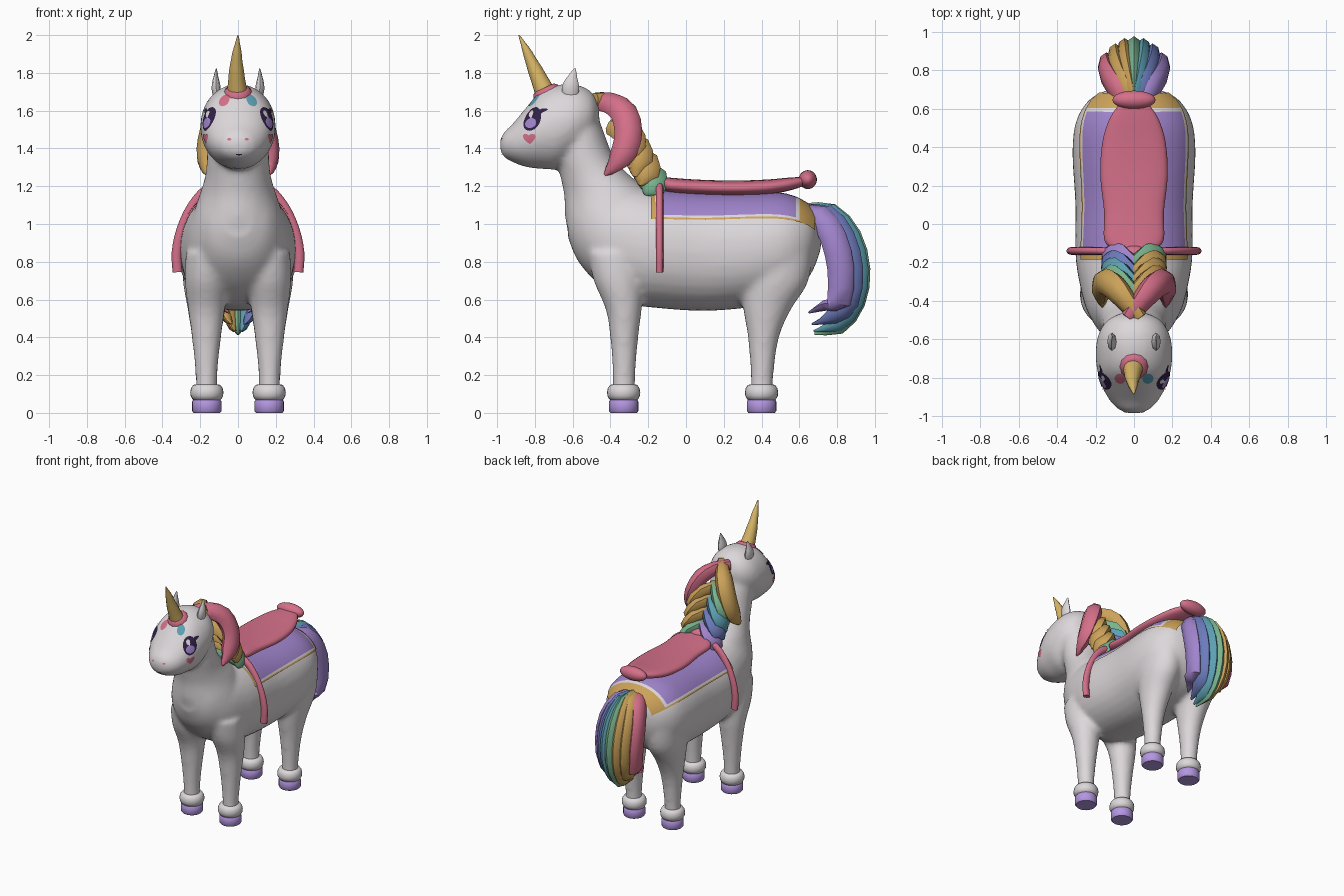
import bpy, bmesh
from math import sin, cos, pi, radians
from mathutils import Vector
from mathutils.bvhtree import BVHTree

if "Cube" in bpy.data.objects:
    bpy.data.objects.remove(bpy.data.objects["Cube"])


def material(name, *rgb):
    m = bpy.data.materials.new(name)
    m.use_nodes = True
    m.diffuse_color = (*rgb, 1)
    m.node_tree.nodes["Principled BSDF"].inputs["Base Color"].default_value = (*rgb, 1)
    return m


WHITE = material("coat_white", .72, .68, .70)
PINK = material("rose_pink", .66, .16, .25)
GOLD = material("gold", .60, .36, .10)
GREEN = material("mint_green", .19, .45, .27)
TEAL = material("teal", .11, .35, .45)
BLUE = material("blue", .15, .20, .50)
PURPLE = material("purple", .35, .23, .60)
LAVENDER = material("lavender", .46, .31, .76)
DARK = material("eye_dark", .03, .015, .06)
HORN = material("horn_yellow", .70, .48, .14)


def finish(name, bm, mats, angle=50):
    bmesh.ops.recalc_face_normals(bm, faces=bm.faces)
    me = bpy.data.meshes.new(name)
    bm.to_mesh(me)
    bm.free()
    for m in mats:
        me.materials.append(m)
    me.shade_smooth()
    me.set_sharp_from_angle(angle=radians(angle))
    ob = bpy.data.objects.new(name, me)
    bpy.context.collection.objects.link(ob)
    return ob


def smooth_rows(rows, k=4):
    """Catmull-Rom interpolation of rows of numbers."""
    out = []
    last = len(rows) - 1
    for i in range(last):
        quad = [rows[max(i - 1, 0)], rows[i], rows[i + 1], rows[min(i + 2, last)]]
        for j in range(k):
            t = j / k
            out.append([b + .5 * t * (c - a + t * (2*a - 5*b + 4*c - d + t * (3*(b - c) + d - a)))
                        for a, b, c, d in zip(*quad)])
    return out + [list(rows[-1])]


def loft(bm, rings, n=24, power=2):
    """Skin closed rings given as (centre, half axis, half axis)."""
    e = 2 / power
    loops = []
    for c, u, v in rings:
        ring = []
        for i in range(n):
            a, b = cos(2 * pi * i / n), sin(2 * pi * i / n)
            a = abs(a) ** e * (1 if a > 0 else -1)
            b = abs(b) ** e * (1 if b > 0 else -1)
            ring.append(bm.verts.new(Vector(c) + Vector(u) * a + Vector(v) * b))
        loops.append(ring)
    for p, q in zip(loops, loops[1:]):
        for i in range(n):
            bm.faces.new((p[i], p[i - 1], q[i - 1], q[i]))
    bm.faces.new(loops[0])
    bm.faces.new(loops[-1])


def lathe(name, x, y, profile, mat):
    bm = bmesh.new()
    loft(bm, [((x, y, z), (r, 0, 0), (0, r, 0)) for r, z in profile])
    return finish(name, bm, [mat])


def ball(name, centre, size, mat):
    bm = bmesh.new()
    bmesh.ops.create_uvsphere(bm, u_segments=24, v_segments=14, radius=1)
    bmesh.ops.scale(bm, vec=size, verts=bm.verts)
    bmesh.ops.translate(bm, vec=centre, verts=bm.verts)
    return finish(name, bm, [mat])


def strand(name, points, width, thick, normal, mat, profile, n=8, k=3):
    """Tapered tube along a path, wide across the given normal."""
    pts = [Vector(p) for p in smooth_rows(points, k)]
    sizes = smooth_rows([(r,) for r in profile], 8)
    rings = []
    for i, p in enumerate(pts):
        t = (pts[min(i + 1, len(pts) - 1)] - pts[max(i - 1, 0)]).normalized()
        u = t.cross(Vector(normal)).normalized()
        r = sizes[round(i / (len(pts) - 1) * (len(sizes) - 1))][0]
        rings.append((p, u * width * r, u.cross(t) * thick * r))
    bm = bmesh.new()
    loft(bm, rings, n)
    return finish(name, bm, [mat])


# Body: torso, neck, head and legs fused into one smooth skin
bm = bmesh.new()
torso = [(-.625, .93, 1.12, .08), (-.57, .80, 1.2, .17), (-.45, .67, 1.2, .245), (-.3, .58, 1.2, .285),
         (-.15, .555, 1.18, .305), (.1, .54, 1.16, .305), (.35, .56, 1.16, .32), (.5, .6, 1.16, .31),
         (.6, .66, 1.13, .27), (.67, .75, 1.08, .2), (.715, .87, 1.0, .08)]
loft(bm, [((0, y, (a + b) / 2), (w, 0, 0), (0, 0, (b - a) / 2)) for y, a, b, w in smooth_rows(torso)], 32, 2.2)
neck = [(.85, -.58, -.05, .25), (1.0, -.635, -.1, .25), (1.15, -.645, -.17, .205), (1.25, -.665, -.29, .175),
        (1.35, -.685, -.38, .165), (1.5, -.68, -.44, .16), (1.6, -.66, -.48, .14)]
loft(bm, [((0, (a + b) / 2, z), (w, 0, 0), (0, (b - a) / 2, 0)) for z, a, b, w in smooth_rows(neck)], 32)
head = [(-.985, 1.42, .025, .03), (-.965, 1.42, .065, .08), (-.92, 1.428, .1, .125), (-.85, 1.457, .155, .165),
        (-.77, 1.497, .205, .19), (-.68, 1.515, .222, .2), (-.58, 1.55, .188, .188), (-.5, 1.57, .13, .14),
        (-.46, 1.58, .05, .06)]
loft(bm, [((0, y, z), (w, 0, 0), (0, 0, h)) for y, z, h, w in smooth_rows(head)], 32)
front_leg = [(.05, -.33, .06, .058), (.2, -.328, .06, .058), (.4, -.327, .075, .078), (.55, -.33, .096, .098),
             (.7, -.36, .13, .115), (.85, -.38, .14, .11)]
back_leg = [(.05, .4, .06, .058), (.2, .403, .061, .058), (.4, .41, .083, .078), (.55, .43, .128, .1),
            (.7, .47, .18, .125), (.9, .48, .19, .13)]
for leg in (front_leg, back_leg):
    for s in (-1, 1):
        loft(bm, [((s * .167, y, z), (w, 0, 0), (0, d, 0)) for z, y, d, w in smooth_rows(leg)])
body = finish("body", bm, [WHITE])
remesh = body.modifiers.new("fuse", 'REMESH')
remesh.mode = 'VOXEL'
remesh.voxel_size = .016
remesh.use_smooth_shade = True
soften = body.modifiers.new("soften", 'SMOOTH')
soften.factor = .5
soften.iterations = 10
bpy.context.view_layer.update()
skin = BVHTree.FromObject(body, bpy.context.evaluated_depsgraph_get())


def on_skin(start, direction, lift=.004):
    hit, normal, _, _ = skin.ray_cast(Vector(start), Vector(direction).normalized())
    return hit + normal * lift if hit else Vector(start)


def decal(name, centre, direction, shape, mat, lift=.004, n=24):
    """Thin patch laid on the skin, outlined by shape(angle) -> (across, up)."""
    d = Vector(direction).normalized()
    u = d.cross(Vector((0, 0, 1))).normalized()
    v = u.cross(d)
    start = Vector(centre) - d * .3
    bm = bmesh.new()
    mid = bm.verts.new(on_skin(start, d, lift))
    prev = None
    for f in (.35, .7, 1):
        ring = []
        for i in range(n):
            a, b = shape(2 * pi * i / n)
            ring.append(bm.verts.new(on_skin(start + u * a * f + v * b * f, d, lift)))
        for i in range(n):
            bm.faces.new((prev[i - 1], prev[i], ring[i], ring[i - 1]) if prev else (mid, ring[i], ring[i - 1]))
        prev = ring
    ob = finish(name, bm, [mat])
    # make sure the patch faces outward
    if ob.data.polygons[0].normal.dot(d) > 0:
        ob.data.flip_normals()


def oval(w, h, x=0, z=0):
    return lambda t: (x + w * cos(t), z + h * sin(t))


def heart(t):
    return .032 * sin(t) ** 3, .002 * (13 * cos(t) - 5 * cos(2 * t) - 2 * cos(3 * t))


# Hooves and cuffs
for y, end in ((-.33, "front"), (.4, "back")):
    for s, side in ((1, "left"), (-1, "right")):
        x = s * .165
        lathe(f"{end}_{side}_hoof", x, y, [(.07, 0), (.078, .01), (.078, .06), (.068, .075)], LAVENDER)
        lathe(f"{end}_{side}_cuff", x, y,
              [(.055, .066), (.075, .07), (.086, .09), (.088, .11), (.084, .13), (.072, .148), (.05, .152)], WHITE)

# Face and ears
for s, side in ((1, "left"), (-1, "right")):
    look, eye = (-s, 1, 0), (s * .152, -.81, 1.555)
    decal(f"{side}_eye", eye, look, oval(.05, .062), DARK)
    decal(f"{side}_iris", eye, look, oval(.032, .026, 0, -.022), PURPLE, .006)
    decal(f"{side}_eye_glint", eye, look, oval(.014, .017, -.012, .026), WHITE, .008, 12)
    decal(f"{side}_eyelash", eye, look, oval(.02, .007, s * .052, .048), DARK, .005, 12)
    decal(f"{side}_cheek", (s * .155, -.815, 1.455), look, heart, PINK)
    decal(f"{side}_nostril", (s * .045, -.94, 1.448), (0, 1, 0), oval(.011, .006), PINK, .004, 12)
    strand(f"{side}_ear", [(s * .11, -.61, 1.65), (s * .115, -.612, 1.71), (s * .117, -.604, 1.76),
                           (s * .115, -.588, 1.825)], .046, .024, (1, 0, 0), WHITE, (.7, 1, .75, .05))
    decal(f"{side}_inner_ear_lock", (s * .075, -.81, 1.655), (-s * .4, 1, -.5), oval(.028, .038),
          TEAL if s > 0 else PINK)
decal("mouth", (.005, -.95, 1.37), (0, 1, 0), oval(.016, .004), DARK, .004, 12)

# Horn with a ruffled base
strand("horn", [(0, -.73, 1.66), (-.006, -.765, 1.74), (-.008, -.81, 1.84), (-.004, -.85, 1.93), (0, -.885, 2.0)],
       .056, .056, (1, 0, 0), HORN, (1, .86, .62, .35, .04), 12)
strand("horn_base", [(0, -.722, 1.665), (0, -.742, 1.70), (0, -.752, 1.72)], .08, .078, (1, 0, 0), PINK,
       (1, .95, .7), 12)

# Mane: a long top lock on each side with shorter locks stacked below
top_lock = [(-.03, -.49, 1.65), (.04, -.40, 1.64), (.10, -.33, 1.59), (.145, -.305, 1.49),
            (.165, -.325, 1.39), (.17, -.38, 1.31), (.165, -.43, 1.26)]
for s, side, colours in ((1, "left", (PINK, GOLD, GOLD, GOLD, GREEN)),
                         (-1, "right", (GOLD, GREEN, TEAL, BLUE, PURPLE))):
    strand(f"{side}_mane_top", [(s * x, y, z) for x, y, z in top_lock], .07, .055, (s, 0, .5), colours[0],
           (.7, 1, 1.05, .9, .1), k=2)
    for k in range(1, 5):
        path = [(-.02, -.44 + .05 * k, 1.60 - .08 * k), (.07, -.36 + .045 * k, 1.57 - .08 * k),
                (.13, -.32 + .033 * k, 1.47 - .07 * k), (.155, -.32 + .025 * k, 1.34 - .045 * k)]
        strand(f"{side}_mane_lock_{k}", [(s * x, y, z) for x, y, z in path], .08, .05, (s, 0, .4), colours[k],
               (.7, 1, .95, .15), k=2)

# Tail: a fan of locks sharing one curve
tail = [(.64, 1.07, .3), (.76, 1.05, .65), (.86, .93, .95), (.905, .76, 1), (.885, .59, .9), (.80, .46, .65),
        (.68, .42, .35)]
for i, colour in enumerate((PINK, GOLD, GOLD, GREEN, TEAL, BLUE, PURPLE)):
    f = (i - 3) / 3
    inset = .085 * f * f
    path = [(.145 * f * w, y - inset * w, z + (inset * 1.3 if j > 4 else 0)) for j, (y, z, w) in enumerate(tail)]
    strand(f"tail_lock_{i + 1}", path, .04, .068, (0, 1, .15), colour, (.6, .95, 1.05, 1, .8, .1), k=2)

# Blanket: purple field with white piping and a gold border
ys = [-.185, -.165, -.15] + [-.15 + .73 * i / 16 for i in range(1, 17)] + [.6, .64, .675]
angles = [-59, -57, -54.5] + [-54.5 + 109 * i / 20 for i in range(1, 21)] + [57, 59]
bm = bmesh.new()
grid = []
for y in ys:
    row = []
    for a in map(radians, angles):
        d = Vector((sin(a), 0, cos(a)))
        row.append(bm.verts.new(on_skin(Vector((0, y, .86)) + d * .8, -d, .008)))
    grid.append(row)
for i in range(len(ys) - 1):
    for j in range(len(angles) - 1):
        face = bm.faces.new((grid[i][j], grid[i + 1][j], grid[i + 1][j + 1], grid[i][j + 1]))
        edge = min(i, j, len(angles) - 2 - j, max(0, len(ys) - 3 - i))
        face.material_index = min(edge, 2)
blanket = finish("blanket", bm, [GOLD, WHITE, PURPLE])

# Saddle seat, horn, rear roll and the side straps
seat = [(-.17, 1.225, .04, .02), (-.13, 1.215, .11, .035), (-.08, 1.205, .155, .04), (.06, 1.195, .155, .04),
        (.25, 1.19, .175, .04), (.42, 1.195, .165, .04), (.54, 1.21, .13, .035), (.62, 1.225, .08, .025)]
bm = bmesh.new()
loft(bm, [((0, y, z), (w, 0, 0), (0, 0, h)) for y, z, w, h in smooth_rows(seat)], 24, 2.5)
finish("saddle_seat", bm, [PINK])
ball("saddle_pommel", (0, -.165, 1.235), (.08, .055, .045), PINK)
ball("saddle_roll", (0, .645, 1.235), (.112, .048, .05), PINK)
for s, side in ((1, "left"), (-1, "right")):
    strap = [(s * x, -.14, z) for x, z in ((.04, 1.22), (.16, 1.185), (.245, 1.09), (.30, .97), (.325, .85), (.32, .745))]
    strand(f"{side}_strap", strap, .02, .026, (s, 0, .3), PINK, (1, 1, 1), 12)
